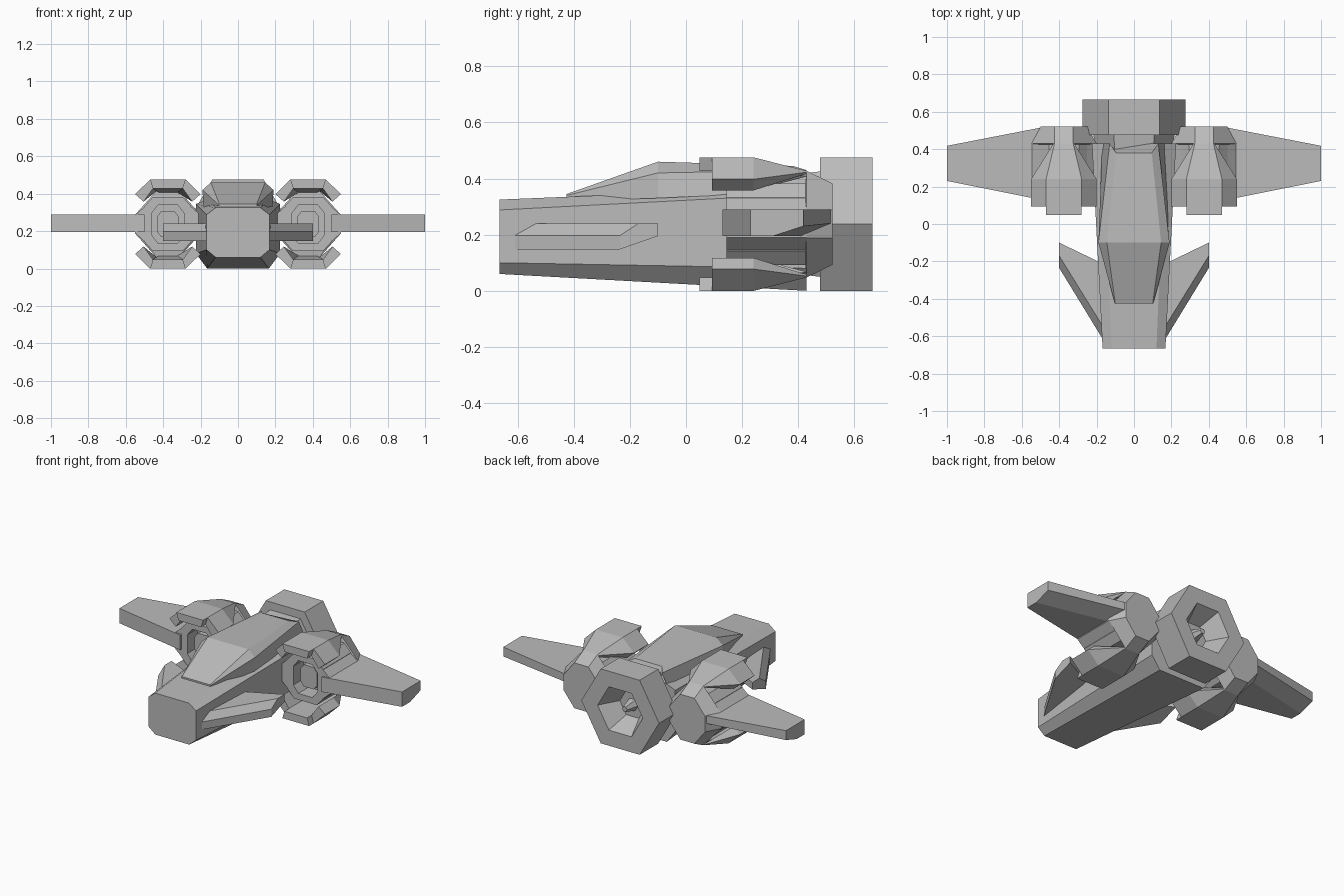
import bpy, bmesh, math
from mathutils import Vector

cube = bpy.data.objects.get("Cube")
if cube:
    bpy.data.objects.remove(cube)

GREY = (0.5, 0.5, 0.5, 1)
grey = bpy.data.materials.new("plain grey")
grey.use_nodes = True
grey.diffuse_color = GREY
grey.node_tree.nodes["Principled BSDF"].inputs["Base Color"].default_value = GREY

NX, CZ = 0.375, 0.2375   # nacelle centre


def loft(name, sections, mirror=False):
    """Skin closed rings of 3D points, capping both ends."""
    bm = bmesh.new()
    rings = [[bm.verts.new(p) for p in ring] for ring in sections]
    n = len(rings[0])
    for a, b in zip(rings, rings[1:]):
        for i in range(n):
            j = (i + 1) % n
            bm.faces.new((a[i], a[j], b[j], b[i]))
    bm.faces.new(rings[0])
    bm.faces.new(rings[-1])
    bmesh.ops.recalc_face_normals(bm, faces=bm.faces)
    mesh = bpy.data.meshes.new(name)
    bm.to_mesh(mesh)
    bm.free()
    mesh.materials.append(grey)
    ob = bpy.data.objects.new(name, mesh)
    bpy.context.collection.objects.link(ob)
    if mirror:
        ob.modifiers.new("Mirror", 'MIRROR')
    return ob


def at_y(y, profile, cx=0, cz=0):
    return [(cx + x, y, cz + z) for x, z in profile]


def at_x(x, profile):
    return [(x, y, z) for y, z in profile]


def octagon(hx, vx, hz, vz):
    """Half width, flat half width, half height, flat half height."""
    return [(hx, -vz), (hx, vz), (vx, hz), (-vx, hz),
            (-hx, vz), (-hx, -vz), (-vx, -hz), (vx, -hz)]


def chamfered(hx, vx, bottom, low, high, top):
    return [(hx, low), (hx, high), (vx, top), (-vx, top),
            (-hx, high), (-hx, low), (-vx, bottom), (vx, bottom)]


def hexagon(r):
    return [(r * math.cos(k * math.pi / 3), r * math.sin(k * math.pi / 3)) for k in range(6)]


# Hull
loft("hull", [at_y(-0.665, chamfered(0.168, 0.12, 0.06, 0.10, 0.288, 0.325)),
              at_y(0.43, chamfered(0.225, 0.165, 0.0, 0.08, 0.345, 0.37))])


# Canopy: flat roof, sloping shoulders, upright sides
def canopy_ring(y, roof, shoulder, base, y_roof=None):
    half = [(base[0], y, base[1]), (shoulder[0], y, shoulder[1]),
            (roof[0], y if y_roof is None else y_roof, roof[1])]
    return half + [(-x, yy, z) for x, yy, z in reversed(half)]


loft("canopy", [canopy_ring(-0.425, (0.10, 0.345), (0.102, 0.34), (0.104, 0.32)),
                canopy_ring(-0.10, (0.145, 0.46), (0.19, 0.42), (0.185, 0.33)),
                canopy_ring(0.43, (0.095, 0.445), (0.13, 0.43), (0.17, 0.355), 0.38)])

# Main exhaust, with a flared recess and a small cone
loft("exhaust_neck", [at_y(0.36, hexagon(0.20), 0, CZ), at_y(0.50, hexagon(0.22), 0, CZ)])
loft("exhaust_bell", [at_y(y, hexagon(r), 0, CZ) for y, r in
                      ((0.477, 0.20), (0.477, 0.275), (0.665, 0.275), (0.665, 0.16), (0.54, 0.09))])
loft("exhaust_cone", [at_y(y, hexagon(r), 0, CZ) for y, r in ((0.52, 0.045), (0.62, 0.018))])

# Nacelle core: tapered tail, then a stepped intake with a hub
body = octagon(0.125, 0.08, 0.145, 0.095)
loft("nacelle_core", [at_y(y, p, NX, CZ) for y, p in (
    (0.522, octagon(0.125, 0.05, 0.145, 0.05)),
    (0.43, octagon(0.175, 0.05, 0.19, 0.05)),
    (0.425, body),
    (0.145, body),
    (0.145, octagon(0.085, 0.05, 0.105, 0.06)),
    (0.25, octagon(0.085, 0.05, 0.105, 0.06)),
    (0.25, octagon(0.058, 0.035, 0.07, 0.04)),
    (0.18, octagon(0.058, 0.035, 0.07, 0.04)))], True)

# Nacelle cowl plates above and below, each with a front lip
cowl = [(-0.13, 0.12), (-0.175, 0.16), (-0.095, 0.238), (0.095, 0.238),
        (0.175, 0.16), (0.13, 0.12), (0.08, 0.19), (-0.08, 0.19)]
cowl_tail = [(-0.056, 0.18), (-0.056, 0.185), (-0.05, 0.19), (0.05, 0.19),
             (0.056, 0.185), (0.056, 0.18), (0.05, 0.17), (-0.05, 0.17)]
lip = [(-0.095, 0.238), (0.095, 0.238), (0.08, 0.19), (-0.08, 0.19)]
for label, s in (("upper", 1), ("lower", -1)):
    def flip(profile):
        return [(x, s * z) for x, z in profile]
    loft(label + "_cowl", [at_y(0.093, flip(cowl), NX, CZ), at_y(0.24, flip(cowl), NX, CZ),
                           at_y(0.43, flip(cowl_tail), NX, CZ)], True)
    loft(label + "_cowl_lip", [at_y(0.048, flip(lip), NX, CZ),
                               at_y(0.093, flip(lip), NX, CZ)], True)

# Nacelle side plates
for label, s in (("outer", 1), ("inner", -1)):
    plate = [(s * 0.12, -0.097), (s * 0.175, -0.048), (s * 0.175, 0.048), (s * 0.12, 0.097)]
    loft(label + "_side_plate", [at_y(0.145, plate, NX, CZ), at_y(0.43, plate, NX, CZ)], True)


# Wings and front fins
loft("wing", [at_x(0.50, [(0.13, 0.195), (0.13, 0.29), (0.515, 0.29), (0.515, 0.24), (0.42, 0.195)]),
              at_x(1.0, [(0.23, 0.195), (0.23, 0.29), (0.418, 0.29), (0.418, 0.23), (0.31, 0.195)])], True)
loft("front_fin", [
    at_x(0.14, [(-0.66, 0.148), (-0.66, 0.197), (-0.59, 0.24), (-0.225, 0.24), (-0.225, 0.195)]),
    at_x(0.40, [(-0.235, 0.148), (-0.235, 0.197), (-0.17, 0.24), (-0.10, 0.24), (-0.10, 0.195)])], True)
